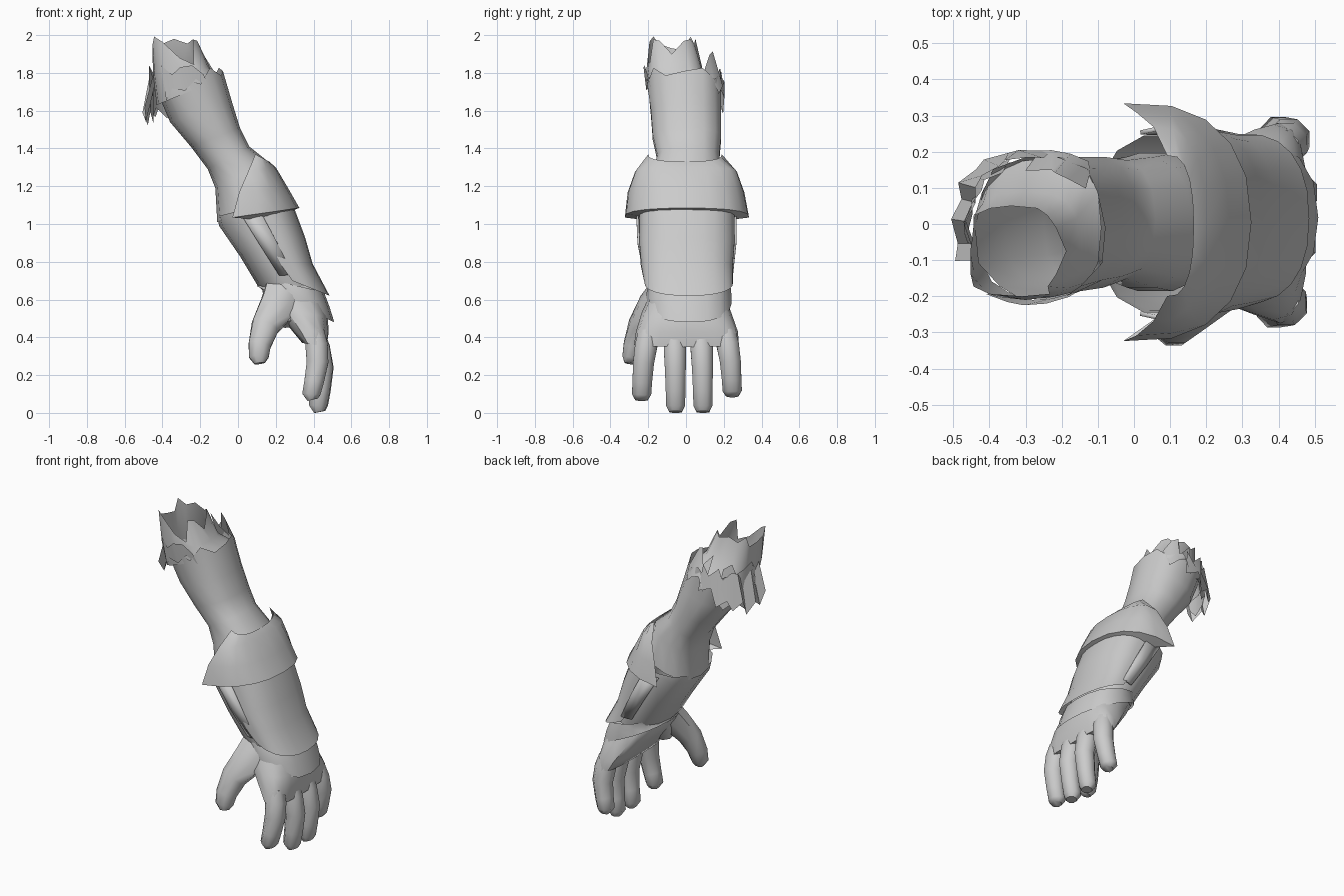
import bpy
from math import cos, sin, radians, copysign
from mathutils import Vector


def finish(name, verts, faces, thick=0.0, angle=50):
    me = bpy.data.meshes.new(name)
    me.from_pydata([tuple(v) for v in verts], [], faces)
    me.validate()
    ob = bpy.data.objects.new(name, me)
    bpy.context.collection.objects.link(ob)
    bpy.ops.object.select_all(action='DESELECT')
    bpy.context.view_layer.objects.active = ob
    ob.select_set(True)
    bpy.ops.object.mode_set(mode='EDIT')
    bpy.ops.mesh.select_all(action='SELECT')
    bpy.ops.mesh.normals_make_consistent(inside=False)
    bpy.ops.object.mode_set(mode='OBJECT')
    if thick:
        m = ob.modifiers.new("thickness", 'SOLIDIFY')
        m.thickness = thick
        m.offset = -1
    bpy.ops.object.shade_smooth_by_angle(angle=radians(angle))
    return ob


def sheet(name, rings, n=12, arc=None, top=None, bottom=None, p=0.85, thick=0.0, caps=False):
    """Loft oval rings (centre x,z, outer-side x,z, y min, y max); arc gives an open wrap."""
    a0, a1 = arc or (0, 360)
    cols = n + 1 if arc else n
    verts, faces = [], []
    for i, (cx, cz, rx, rz, y0, y1) in enumerate(rings):
        for k in range(cols):
            t = radians(a0 + (a1 - a0) * k / n)
            c, s = cos(t), sin(t)
            c, s = copysign(abs(c) ** p, c), copysign(abs(s) ** p, s)
            v = Vector((cx + (rx - cx) * c, (y0 + y1) / 2 + (y1 - y0) / 2 * s, cz + (rz - cz) * c))
            jag = top if i == 0 else bottom if i == len(rings) - 1 else None
            if jag:
                d = jag[k % len(jag)]
                v += Vector((-0.3 * d, 0, d))
            verts.append(v)
    for i in range(len(rings) - 1):
        for k in range(n):
            a, b = i * cols + k, i * cols + (k + 1) % cols
            faces.append((a, b, b + cols, a + cols))
    if caps:
        faces.append(tuple(range(cols)))
        faces.append(tuple(range(len(verts) - cols, len(verts))))
    return finish(name, verts, faces, thick)


def digit(name, path, n=8):
    """Tapered finger; path points are x, y, z, half depth, half width."""
    pts = [Vector(q[:3]) for q in path]
    verts, faces = [], []
    for i, q in enumerate(path):
        d = (pts[min(i + 1, len(pts) - 1)] - pts[max(i - 1, 0)]).normalized()
        side = Vector((0, 1, 0))
        side = (side - d * side.dot(d)).normalized()
        fwd = side.cross(d)
        for k in range(n):
            t = radians(360 * (k + 0.5) / n)
            verts.append(pts[i] + fwd * q[3] * cos(t) + side * q[4] * sin(t))
    for i in range(len(path) - 1):
        for k in range(n):
            a, b = i * n + k, i * n + (k + 1) % n
            faces.append((a, b, b + n, a + n))
    faces += [tuple(range(n)), tuple(range(len(verts) - n, len(verts)))]
    return finish(name, verts, faces)


# Upper sleeve, running down inside the gauntlet
sheet("upper_sleeve", [
    (-0.26, 1.77, -0.08, 1.81, -0.21, 0.19),
    (-0.195, 1.59, -0.03, 1.64, -0.19, 0.19),
    (-0.12, 1.46, 0.01, 1.51, -0.18, 0.19),
    (-0.05, 1.35, 0.06, 1.41, -0.155, 0.18),
    (0.02, 1.26, 0.16, 1.33, -0.18, 0.19),
    (0.06, 1.08, 0.23, 1.15, -0.19, 0.20)], n=14,
    top=[0, 0.02, -0.03, 0.02, -0.04, 0.03, -0.02])

# Torn inner collar
sheet("torn_collar", [
    (-0.325, 1.93, -0.20, 1.94, -0.20, 0.05),
    (-0.30, 1.81, -0.15, 1.83, -0.21, 0.09),
    (-0.26, 1.70, -0.09, 1.77, -0.20, 0.18)], n=16, p=0.7,
    top=[-0.04, 0.03, 0.04, 0.02, 0.05, 0.03, 0.07, 0.0, 0.01, 0.03, 0.07, 0.04, -0.05, -0.09, 0.04, 0.03])

# Ragged cloth flaps hanging round the torn end
flaps = [
    ("rear_flap", (80, 205), 9, (-0.28, 1.79, -0.11, 1.83, -0.20, 0.185), (-0.285, 1.67, -0.07, 1.77, -0.21, 0.205),
     [0.03, -0.02, 0.05, -0.02, 0.04], [-0.03, 0.04, -0.05, 0.02]),
    ("rear_inner_flap", (110, 190), 5, (-0.30, 1.82, -0.14, 1.84, -0.19, 0.15), (-0.26, 1.65, -0.06, 1.73, -0.20, 0.195),
     [0.0, 0.04, -0.03], [0.0, -0.04, 0.03]),
    ("side_flap", (40, 100), 4, (-0.26, 1.86, -0.12, 1.87, -0.18, 0.15), (-0.24, 1.72, -0.08, 1.75, -0.20, 0.205),
     [-0.05, 0.03, 0.05], [0.03, -0.05, 0.0]),
    ("front_flap", (235, 300), 4, (-0.29, 1.82, -0.11, 1.82, -0.225, 0.17), (-0.27, 1.72, -0.08, 1.78, -0.21, 0.19),
     [0.02, -0.03, 0.01], [-0.03, 0.02, -0.01, 0.03]),
]
for name, arc, n, hi, lo, up, dn in flaps:
    sheet(name, [hi, lo], n=n, arc=arc, top=up, bottom=dn)

# Forearm cuff with a flared rear rim
sheet("forearm_cuff", [
    (0.08, 1.09, 0.27, 1.14, -0.25, 0.25),
    (0.09, 1.04, 0.28, 1.09, -0.245, 0.25),
    (0.17, 0.88, 0.33, 0.93, -0.24, 0.245),
    (0.24, 0.74, 0.38, 0.80, -0.21, 0.225),
    (0.275, 0.66, 0.41, 0.68, -0.19, 0.21)], n=14)

# Elbow plate: wide wrap, open at the back
sheet("elbow_plate", [
    (0.10, 1.365, 0.165, 1.33, -0.20, 0.19),
    (0.07, 1.28, 0.20, 1.30, -0.27, 0.27),
    (0.035, 1.17, 0.265, 1.19, -0.31, 0.31),
    (0.01, 1.04, 0.325, 1.085, -0.325, 0.335)],
    n=10, arc=(-95, 95))
sheet("elbow_plate_underside", [
    (0.01, 1.04, 0.325, 1.085, -0.325, 0.335),
    (0.10, 1.03, 0.285, 1.07, -0.25, 0.26)], n=10, arc=(-95, 95))

# Outer forearm plate flaring toward the wrist
sheet("forearm_plate", [
    (0.12, 1.06, 0.295, 1.09, -0.25, 0.26),
    (0.19, 0.90, 0.355, 0.93, -0.25, 0.26),
    (0.25, 0.78, 0.395, 0.79, -0.24, 0.25),
    (0.31, 0.69, 0.485, 0.62, -0.22, 0.25)],
    n=12, arc=(-95, 95))

# Straps along both edges of the forearm plate
for side, arc in (("front", (-108, -84)), ("back", (84, 108))):
    sheet(side + "_edge_strap", [
        (0.09, 1.06, 0.29, 1.09, -0.265, 0.27),
        (0.18, 0.90, 0.355, 0.93, -0.258, 0.268),
        (0.27, 0.73, 0.41, 0.74, -0.225, 0.25)], n=2, arc=arc, thick=0.012)

# Tilted wrist band
sheet("wrist_band", [
    (0.28, 0.68, 0.455, 0.64, -0.20, 0.235),
    (0.30, 0.63, 0.485, 0.56, -0.21, 0.24),
    (0.305, 0.575, 0.51, 0.48, -0.205, 0.24)], n=16)

# Palm, broad enough to web the finger roots
sheet("palm", [
    (0.26, 0.72, 0.39, 0.74, -0.15, 0.17),
    (0.285, 0.63, 0.44, 0.62, -0.19, 0.20),
    (0.335, 0.53, 0.475, 0.51, -0.235, 0.24),
    (0.385, 0.43, 0.48, 0.43, -0.265, 0.275),
    (0.405, 0.36, 0.47, 0.35, -0.275, 0.28)], n=16, p=0.65, caps=True)

# Four fingers: y at knuckle, y at tip, tip height, x shift
fingers = [("index", -0.20, -0.235, 0.065, -0.03), ("middle", -0.06, -0.055, 0.0, 0.005),
           ("ring", 0.08, 0.09, 0.0, 0.01), ("little", 0.21, 0.245, 0.085, -0.02)]
for name, yk, yt, zt, dx in fingers:
    shape = [(0.405, 0.0, 0.98, 0.055, 0.055), (0.425, 0.3, 0.78, 0.064, 0.064), (0.442, 0.7, 0.54, 0.062, 0.06),
             (0.43, 0.9, 0.27, 0.056, 0.056), (0.418, 1.0, 0.09, 0.052, 0.055), (0.425, 1.0, 0.012, 0.03, 0.036)]
    digit(name + "_finger", [(x + dx * f, yk + (yt - yk) * f, zt + (0.44 - zt) * h, a, b)
                             for x, f, h, a, b in shape])

# Thumb with a full base joining the palm
digit("thumb", [(0.26, -0.11, 0.67, 0.12, 0.07), (0.215, -0.18, 0.57, 0.105, 0.075),
                (0.145, -0.245, 0.46, 0.08, 0.065), (0.115, -0.28, 0.36, 0.064, 0.055),
                (0.11, -0.295, 0.295, 0.056, 0.046), (0.115, -0.30, 0.262, 0.03, 0.028)])
digit("thumb_web", [(0.27, -0.08, 0.66, 0.09, 0.10), (0.26, -0.14, 0.56, 0.08, 0.085),
                    (0.27, -0.17, 0.47, 0.06, 0.06)])
